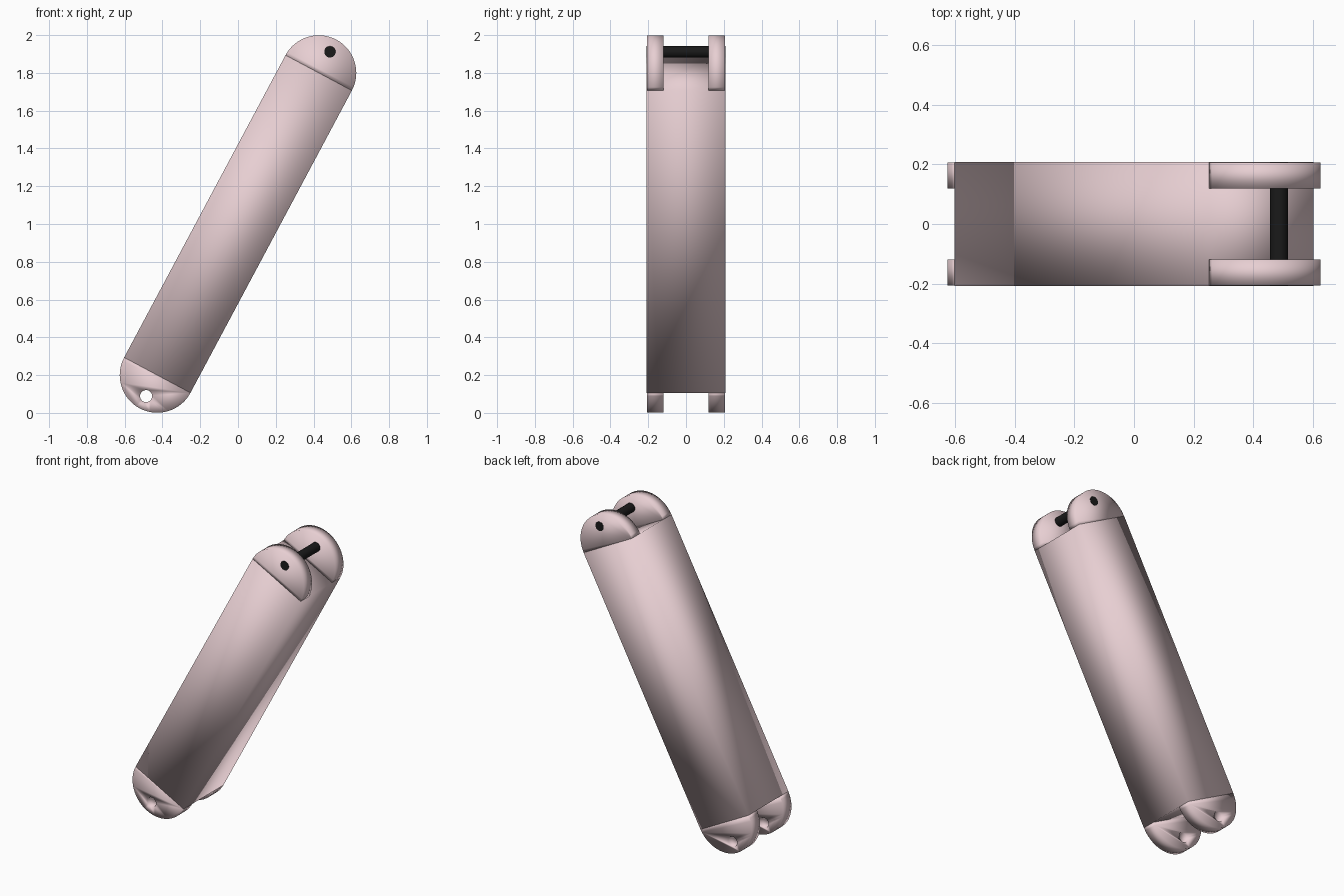
import bpy, bmesh, math
from mathutils import Matrix

if "Cube" in bpy.data.objects:
    bpy.data.objects.remove(bpy.data.objects["Cube"])

R = 0.199            # half width of the bar and radius of the rounded lugs
HALF = 0.907         # half length of the straight body
EYE = 1.033          # distance of pin and hole axes from the middle
Y_IN, Y_OUT = 0.12, 0.207
TILT = Matrix.Translation((0, 0, 1)) @ Matrix.Rotation(math.radians(28.1), 4, 'Y')


def material(name, color):
    m = bpy.data.materials.new(name)
    m.diffuse_color = (*color, 1)
    m.use_nodes = True
    m.node_tree.nodes["Principled BSDF"].inputs["Base Color"].default_value = m.diffuse_color
    return m


pink = material("dusty_pink", (0.80, 0.62, 0.645))
black = material("black", (0.01, 0.01, 0.01))


def finish(name, bm, mat, smooth=True):
    bmesh.ops.recalc_face_normals(bm, faces=bm.faces)
    mesh = bpy.data.meshes.new(name)
    bm.to_mesh(mesh)
    bm.free()
    ob = bpy.data.objects.new(name, mesh)
    bpy.context.collection.objects.link(ob)
    mesh.materials.append(mat)
    mesh.polygons.foreach_set("use_smooth", [smooth] * len(mesh.polygons))
    ob.matrix_world = TILT
    return ob


def prism(name, profile, y0, y1, mat):
    # extrude an x-z outline along y
    bm = bmesh.new()
    face = bm.faces.new([bm.verts.new((x, y0, z)) for x, z in profile])
    ext = bmesh.ops.extrude_face_region(bm, geom=[face])
    verts = [g for g in ext["geom"] if isinstance(g, bmesh.types.BMVert)]
    bmesh.ops.translate(bm, verts=verts, vec=(0, y1 - y0, 0))
    return finish(name, bm, mat)


def rod(name, radius, half_len, z, mat):
    bm = bmesh.new()
    m = Matrix.Translation((0, 0, z)) @ Matrix.Rotation(math.pi / 2, 4, 'X')
    bmesh.ops.create_cone(bm, cap_ends=True, segments=32, radius1=radius,
                          radius2=radius, depth=2 * half_len, matrix=m)
    return finish(name, bm, mat)


# straight body, softly shaded across its corners
prism("link_body", [(-R, -HALF), (R, -HALF), (R, HALF), (-R, HALF)], -0.208, 0.208, pink)

# rounded lugs, a pair at each end
lower = []
for end, label in ((1, "upper"), (-1, "lower")):
    outline = [(R * math.cos(a), end * (HALF + R * math.sin(a)))
               for a in (math.pi * i / 32 for i in range(33))]
    for side, tag in ((-1, "front"), (1, "back")):
        y0, y1 = sorted((side * Y_IN, side * Y_OUT))
        lug = prism(f"{label}_{tag}_lug", outline, y0, y1, pink)
        if end < 0:
            lower.append(lug)

# pin through the upper lugs
pin = rod("hinge_pin", 0.03, 0.2085, EYE, black)
bpy.context.view_layer.objects.active = pin
pin.select_set(True)
bpy.ops.object.shade_smooth_by_angle()

# pin holes through the lower lugs
cutter = rod("hole_cutter", 0.032, 0.4, -EYE, pink)
cutter.hide_render = True
for lug in lower:
    mod = lug.modifiers.new("pin_hole", 'BOOLEAN')
    mod.operation = 'DIFFERENCE'
    mod.object = cutter
    mod.solver = 'EXACT'
    bpy.context.view_layer.objects.active = lug
    bpy.ops.object.modifier_apply(modifier=mod.name)
bpy.data.objects.remove(cutter)
